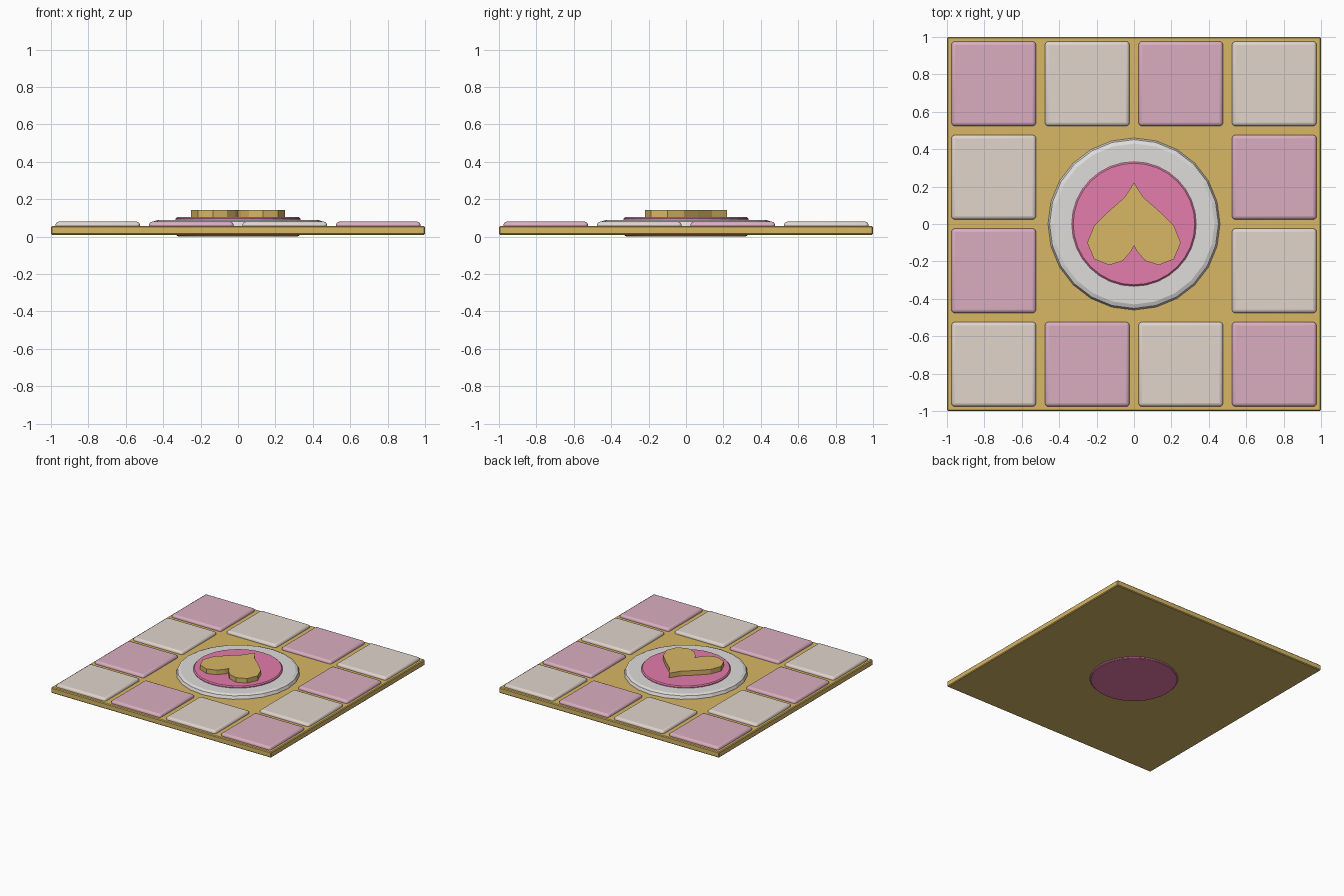
import bpy, bmesh, math

if "Cube" in bpy.data.objects:
    bpy.data.objects.remove(bpy.data.objects["Cube"])

def material(name, rgb):
    m = bpy.data.materials.new(name)
    m.diffuse_color = (*rgb, 1)
    m.use_nodes = True
    m.node_tree.nodes["Principled BSDF"].inputs["Base Color"].default_value = m.diffuse_color
    return m

GOLD = material("gold", (0.68, 0.47, 0.13))
ROSE = material("rose", (0.70, 0.42, 0.53))
CREAM = material("cream", (0.75, 0.66, 0.60))
WHITE = material("white", (0.74, 0.72, 0.70))
PINK = material("pink", (0.78, 0.20, 0.41))

def prism(name, outline, z0, z1, mat, bevel=0.0, segments=1, smooth=False):
    """Extrude a closed outline from z0 to z1, optionally bevelled."""
    bm = bmesh.new()
    face = bm.faces.new([bm.verts.new((x, y, z0)) for x, y in outline])
    ext = bmesh.ops.extrude_face_region(bm, geom=[face])
    for v in ext["geom"]:
        if isinstance(v, bmesh.types.BMVert):
            v.co.z = z1
    bmesh.ops.recalc_face_normals(bm, faces=bm.faces)
    mesh = bpy.data.meshes.new(name)
    bm.to_mesh(mesh)
    bm.free()
    mesh.materials.append(mat)
    ob = bpy.data.objects.new(name, mesh)
    bpy.context.collection.objects.link(ob)
    if bevel:
        mod = ob.modifiers.new("Bevel", "BEVEL")
        mod.width, mod.segments = bevel, segments
        mod.limit_method = "ANGLE"
    if smooth:
        bpy.context.view_layer.objects.active = ob
        ob.select_set(True)
        bpy.ops.object.shade_smooth_by_angle(angle=math.radians(40))
        ob.select_set(False)
    return ob

def square(cx, cy, h):
    return [(cx - h, cy - h), (cx + h, cy - h), (cx + h, cy + h), (cx - h, cy + h)]

def circle(r, n):
    return [(r * math.cos(2 * math.pi * i / n), r * math.sin(2 * math.pi * i / n))
            for i in range(n)]

# Base plate
prism("base_plate", square(0, 0, 1.0), 0.01, 0.057, GOLD, 0.006)

# Border tiles, alternating around the open centre
for i in range(4):
    for j in range(4):
        if i in (1, 2) and j in (1, 2):
            continue
        prism(f"border_tile_{i}_{j}", square(-0.75 + i * 0.5, -0.75 + j * 0.5, 0.226),
              0.035, 0.08, ROSE if (i + j) % 2 else CREAM, 0.018, 3, True)

# Central medallion: white ring disc with chamfered rim, pink disc through the plate
prism("white_disc", circle(0.46, 24), 0.0105, 0.09, WHITE, 0.03, 2)
prism("pink_disc", circle(0.333, 32), 0.003, 0.104, PINK, 0.008)

# Inverted heart emblem, mirrored half outline
half = [(0.053, 0.14), (0.14, 0.064), (0.214, -0.01), (0.25, -0.10),
        (0.214, -0.187), (0.134, -0.22), (0.06, -0.197), (0.015, -0.145)]
heart = [(0, 0.22)] + half + [(0, -0.115)] + [(-x, y) for x, y in reversed(half)]
prism("heart_emblem", heart, 0.095, 0.142, GOLD)

# Low foot of the pink disc, resting on the ground
prism("pink_foot", circle(0.322, 32), 0.0, 0.02, PINK)
